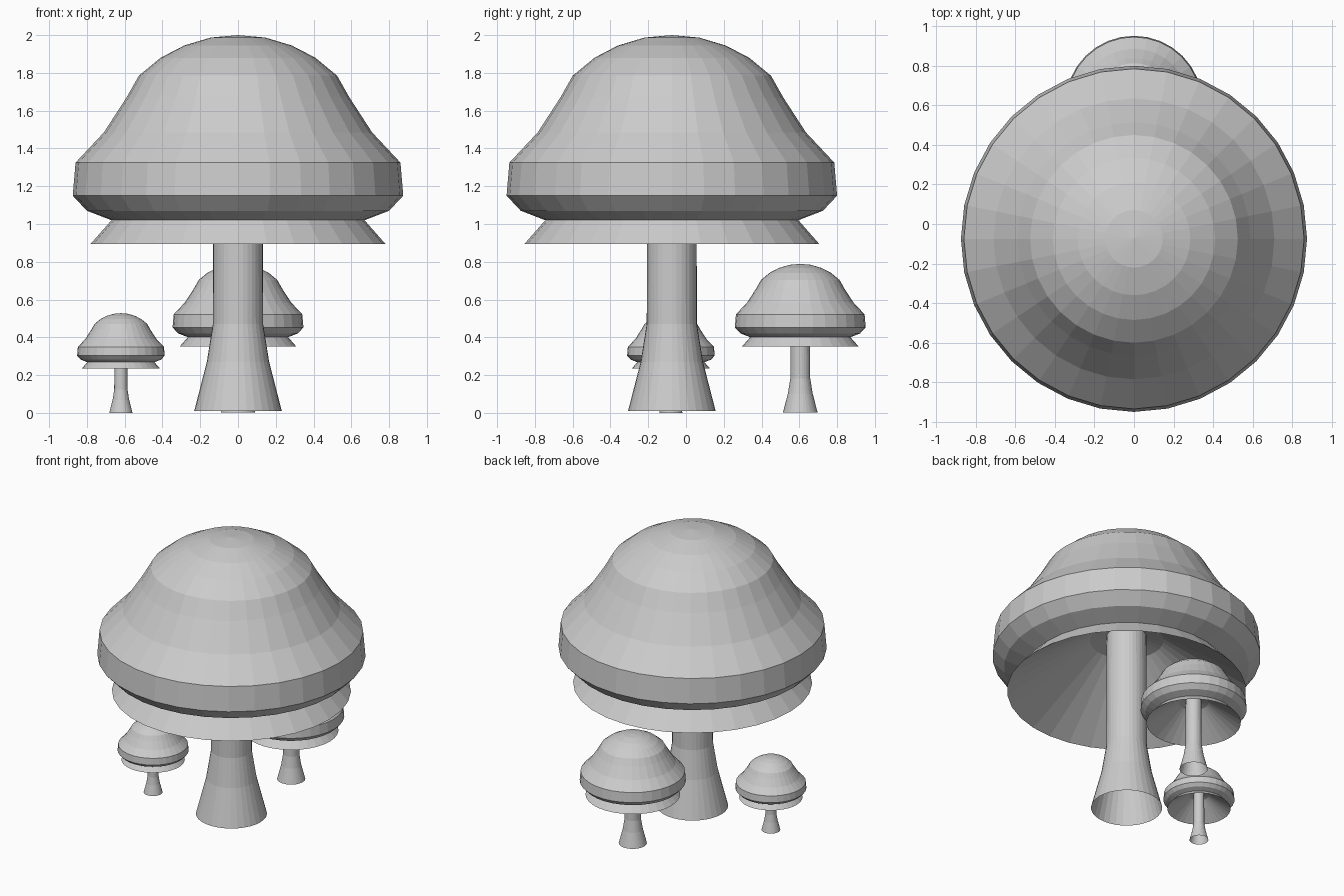
import bpy, bmesh
from math import sin, cos, tau

if "Cube" in bpy.data.objects:
    bpy.data.objects.remove(bpy.data.objects["Cube"])

SIDES = 32
# Profiles as (radius, height)
CAP = [(0, 2.0), (0.145, 1.987), (0.285, 1.945), (0.41, 1.88), (0.525, 1.785),
       (0.59, 1.67), (0.71, 1.485), (0.86, 1.325), (0.875, 1.15),
       (0.80, 1.07), (0.67, 1.02)]
GILLS = [(0.67, 1.02), (0.78, 0.895), (0.24, 1.27), (0, 1.33)]
STEM = [(0.13, 1.32), (0.133, 0.47), (0.165, 0.27), (0.232, 0.01)]


def lathe(name, profile, location, scale):
    """Revolve a profile around z into a flat-shaded mesh."""
    bm = bmesh.new()
    rings = []
    for r, z in profile:
        n = SIDES if r > 0 else 1
        rings.append([bm.verts.new((r * scale * cos(tau * i / SIDES),
                                    r * scale * sin(tau * i / SIDES),
                                    z * scale)) for i in range(n)])
    for a, b in zip(rings, rings[1:]):
        for i in range(SIDES):
            j = (i + 1) % SIDES
            corners = [a[i % len(a)], b[i % len(b)], b[j % len(b)], a[j % len(a)]]
            bm.faces.new(list(dict.fromkeys(corners)))
    mesh = bpy.data.meshes.new(name)
    bm.to_mesh(mesh)
    bm.free()
    ob = bpy.data.objects.new(name, mesh)
    ob.location = location
    bpy.context.collection.objects.link(ob)


def mushroom(name, x, y, z, scale):
    lathe(name + "_cap", CAP, (x, y, z), scale)
    lathe(name + "_gills", GILLS, (x, y, z), scale)
    lathe(name + "_stem", STEM, (x, y, z), scale)


# One large mushroom and two smaller copies
mushroom("large_mushroom", 0, -0.075, 0, 1.0)
mushroom("medium_mushroom", 0, 0.605, -0.003, 0.396)
mushroom("small_mushroom", -0.62, -0.08, -0.002, 0.265)
